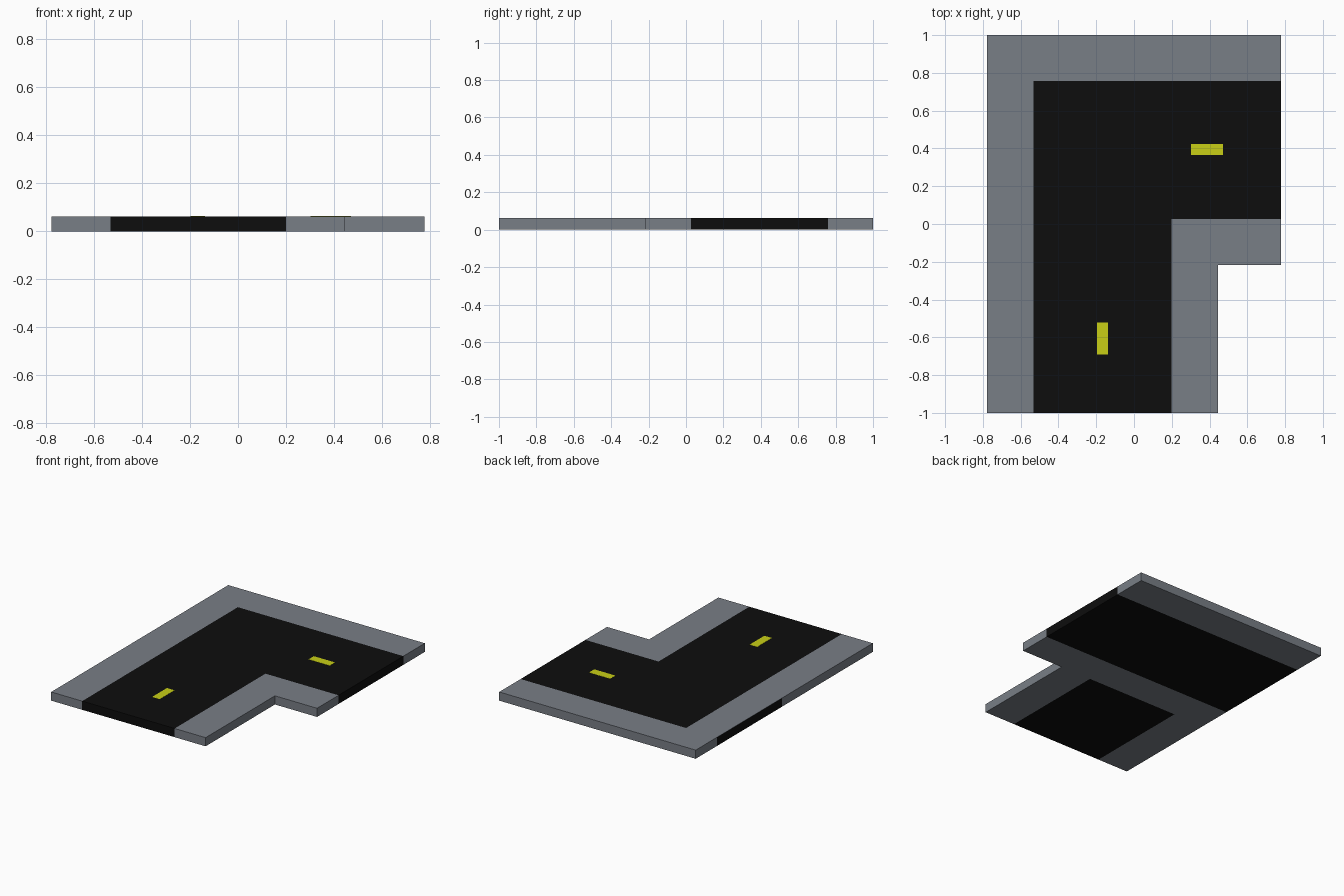
import bpy, bmesh
from mathutils import Matrix, Vector

if "Cube" in bpy.data.objects:
    bpy.data.objects.remove(bpy.data.objects["Cube"])

H = 0.062    # slab height
SKIN = 0.001  # thickness of the paving laid over the slabs


def material(name, rgb):
    m = bpy.data.materials.new(name)
    m.diffuse_color = (*rgb, 1)
    m.use_nodes = True
    m.node_tree.nodes["Principled BSDF"].inputs["Base Color"].default_value = m.diffuse_color
    return m


GREY = material("pavement_grey", (0.19, 0.21, 0.24))
BLACK = material("asphalt_black", (0.004, 0.004, 0.004))
YELLOW = material("paint_yellow", (0.58, 0.62, 0.008))


def slab(name, x0, x1, y0, y1, mat, z0=0.0, z1=H - SKIN):
    bm = bmesh.new()
    size = Vector((x1 - x0, y1 - y0, z1 - z0))
    centre = Vector((x0 + x1, y0 + y1, z0 + z1)) / 2
    bmesh.ops.create_cube(bm, size=1, matrix=Matrix.Translation(centre) @ Matrix.Diagonal(size).to_4x4())
    mesh = bpy.data.meshes.new(name)
    bm.to_mesh(mesh)
    bm.free()
    mesh.materials.append(mat)
    bpy.context.collection.objects.link(bpy.data.objects.new(name, mesh))


X = 0.777               # half width
L, R, E = -0.532, 0.199, 0.444   # road left, road right, right pavement edge
B, M, T = -0.217, 0.026, 0.758   # inner pavement bottom, road bottom, road top

# cross street running the full width
slab("back_pavement", -X, X, T, 1, GREY)
slab("cross_road", -X, X, M, T, BLACK)
slab("inner_pavement", -X, X, B, M, GREY)

# street running to the front
slab("front_left_pavement", -X, L, -1, B, GREY)
slab("front_road", L, R, -1, B, BLACK)
slab("front_right_pavement", R, E, -1, B, GREY)

# paving that closes the corner, level on top
top = dict(z0=H - SKIN, z1=H)
slab("left_corner_paving", -X, L, -1, T, GREY, **top)
slab("back_paving", -X, X, T, 1, GREY, **top)
slab("front_road_surface", L, R, -1, M, BLACK, **top)
slab("cross_road_surface", L, X, M, T, BLACK, **top)
slab("right_paving", R, E, -1, B, GREY, **top)
slab("inner_corner_paving", R, X, B, M, GREY, **top)

# painted lane dashes
dash = dict(z0=H, z1=H + 0.001)
slab("front_dash", -0.197, -0.137, -0.69, -0.522, YELLOW, **dash)
slab("cross_dash", 0.303, 0.471, 0.364, 0.424, YELLOW, **dash)
